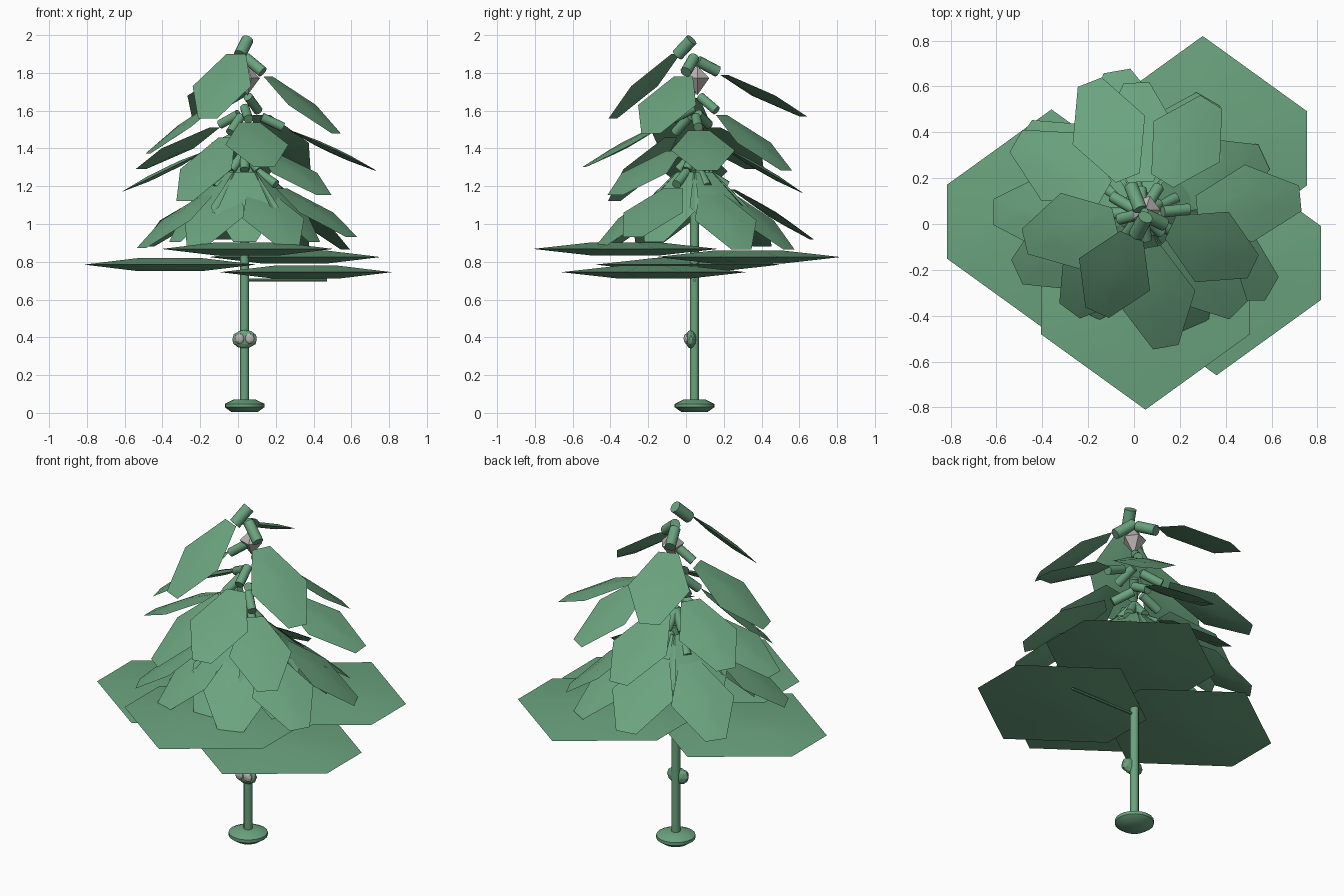
import bpy, bmesh, math
from mathutils import Vector, Matrix

if "Cube" in bpy.data.objects:
    bpy.data.objects.remove(bpy.data.objects["Cube"])

TX, TY = 0.035, 0.045   # trunk axis


def material(name, rgb):
    m = bpy.data.materials.new(name)
    m.diffuse_color = (*rgb, 1)
    m.use_nodes = True
    m.node_tree.nodes["Principled BSDF"].inputs["Base Color"].default_value = m.diffuse_color
    return m


green = material("leaf green", (0.147, 0.37, 0.21))
grey = material("warm grey", (0.50, 0.46, 0.46))


def make(name, bm, mat, matrix=Matrix(), smooth=False):
    bmesh.ops.recalc_face_normals(bm, faces=bm.faces)
    bm.transform(matrix)
    me = bpy.data.meshes.new(name)
    bm.to_mesh(me)
    bm.free()
    me.materials.append(mat)
    ob = bpy.data.objects.new(name, me)
    bpy.context.collection.objects.link(ob)
    if smooth:
        bpy.ops.object.select_all(action='DESELECT')
        ob.select_set(True)
        bpy.context.view_layer.objects.active = ob
        bpy.ops.object.shade_smooth_by_angle(angle=math.radians(40))
    return ob


def leaf(name, matrix, half_len, half_wid, thick):
    """Six-sided lens: thin rim, slightly raised middle, long along local x."""
    bm = bmesh.new()
    outline = [(1, .33), (0, 1), (-1, .33), (-1, -.33), (0, -1), (1, -.33)]

    def ring(s, z):
        return [bm.verts.new((x * half_len * s, y * half_wid * s, z)) for x, y in outline]

    top, rim, low = ring(.38, thick), ring(1, 0), ring(.38, -thick)
    bm.faces.new(top)
    bm.faces.new(low)
    for a, b in ((top, rim), (rim, low)):
        for i in range(6):
            j = (i + 1) % 6
            bm.faces.new((a[i], a[j], b[j], b[i]))
    make(name, bm, green, matrix, True)


def rod(name, a, b, r, sides=12):
    a, b = Vector(a), Vector(b)
    bm = bmesh.new()
    bmesh.ops.create_cone(bm, cap_ends=True, segments=sides, radius1=r, radius2=r,
                          depth=(b - a).length)
    rot = (b - a).to_track_quat('Z', 'Y').to_matrix().to_4x4()
    make(name, bm, green, Matrix.Translation((a + b) / 2) @ rot, True)


def ball(name, loc, scale, mat, sub=2):
    bm = bmesh.new()
    bmesh.ops.create_icosphere(bm, subdivisions=sub, radius=1)
    make(name, bm, mat, Matrix.LocRotScale(Vector(loc), None, Vector(scale)))


# Trunk, lens-shaped foot and a bare twig
rod("trunk", (TX, TY, 0.04), (TX, TY, 1.28), 0.024)
rod("bare_twig", (TX, TY, 0.703), (0.47, TY, 0.703), 0.008, 8)
foot = bmesh.new()
prev = None
for r, z in ((.07, .005), (.105, .03), (.105, .048), (.06, .07)):
    cur = [foot.verts.new((TX + r * math.cos(i * math.tau / 20),
                           TY + r * math.sin(i * math.tau / 20), z)) for i in range(20)]
    if prev:
        for i in range(20):
            foot.faces.new((prev[i - 1], prev[i], cur[i], cur[i - 1]))
    else:
        foot.faces.new(cur)
    prev = cur
foot.faces.new(prev)
make("foot", foot, green, smooth=True)

# Round knob on the trunk with two grey studs
ball("knob", (TX, 0.026, 0.39), (0.068, 0.030, 0.05), green)
for s in (-1, 1):
    ball("knob_stud", (TX + s * 0.027, 0.003, 0.393), (0.026, 0.016, 0.028), grey)

# Grey faceted bud near the top: two five-sided pyramids, base to base
bud = bmesh.new()
belt = [bud.verts.new((math.cos(i * math.tau / 5), math.sin(i * math.tau / 5), 0.15))
        for i in range(5)]
for tip in (bud.verts.new((0, 0, 1)), bud.verts.new((0, 0, -1))):
    for i in range(5):
        bud.faces.new((belt[i - 1], belt[i], tip))
make("bud", bud, grey, Matrix.LocRotScale(Vector((0.05, 0.06, 1.76)), None,
                                         Vector((0.066, 0.066, 0.078))))

# Four broad level boughs
for x, y, z in ((0.30, 0.33, 0.825), (-0.36, 0.01, 0.785),
                (0.05, -0.32, 0.868), (0.36, -0.17, 0.745)):
    leaf("broad_bough", Matrix.Translation((x, y, z)), 0.455, 0.49, 0.034)

# Drooping leaves: centre x, y, z and downward pitch in degrees
LEAVES = [
    (-0.085, -0.22, 1.73, 43), (0.34, -0.10, 1.63, 37), (-0.11, 0.41, 1.68, 26),
    (-0.28, -0.03, 1.52, 36), (0.23, 0.36, 1.43, 36), (0.10, -0.32, 1.42, 28),
    (0.50, 0.09, 1.39, 25), (-0.32, 0.25, 1.40, 26), (-0.39, 0.05, 1.28, 26),
    (-0.17, -0.23, 1.29, 42), (0.30, -0.22, 1.27, 28), (0.02, 0.40, 1.29, 30),
]
# Two lowest tiers: azimuth in degrees, distance from the trunk, height, pitch
LOW = [(330, .44, 1.06, 31), (295, .36, 1.03, 38), (205, .40, 1.02, 36), (240, .32, 1.04, 40),
       (100, .42, 1.05, 32), (145, .42, 1.02, 34), (60, .38, 1.02, 38), (25, .39, 1.02, 38)]
LOW += [(270 + 60 * i, .26, 1.09, 48) for i in range(6)]
for az, dist, z, pitch in LOW:
    a = math.radians(az)
    LEAVES.append((TX + dist * math.cos(a), TY + dist * math.sin(a), z, pitch))

for x, y, z, pitch in LEAVES:
    yaw = math.atan2(y - TY, x - TX)
    p = math.radians(pitch)
    rot = Matrix.Rotation(yaw, 4, 'Z') @ Matrix.Rotation(p, 4, 'Y')
    c = Vector((x, y, z))
    out = rot.to_3x3() @ Vector((1, 0, 0))
    leaf("drooping_leaf", Matrix.Translation(c) @ rot, 0.25, 0.18 if z < 1.2 else 0.17, 0.014)
    # Stalk joining the leaf to the axis of the tree
    root = c - out * 0.235
    if z > 1.7:
        rod("top_stalk", (0.05, 0.03, 1.975), (0.01, -0.045, 1.895), 0.033)
    else:
        reach = Vector((root.x - TX, root.y - TY)).length / math.cos(p)
        start = root - out * max(min(reach, 0.18), 0.06)
        rod("stalk", start, start + out * 0.125, 0.03 if z > 1.6 else 0.025)
